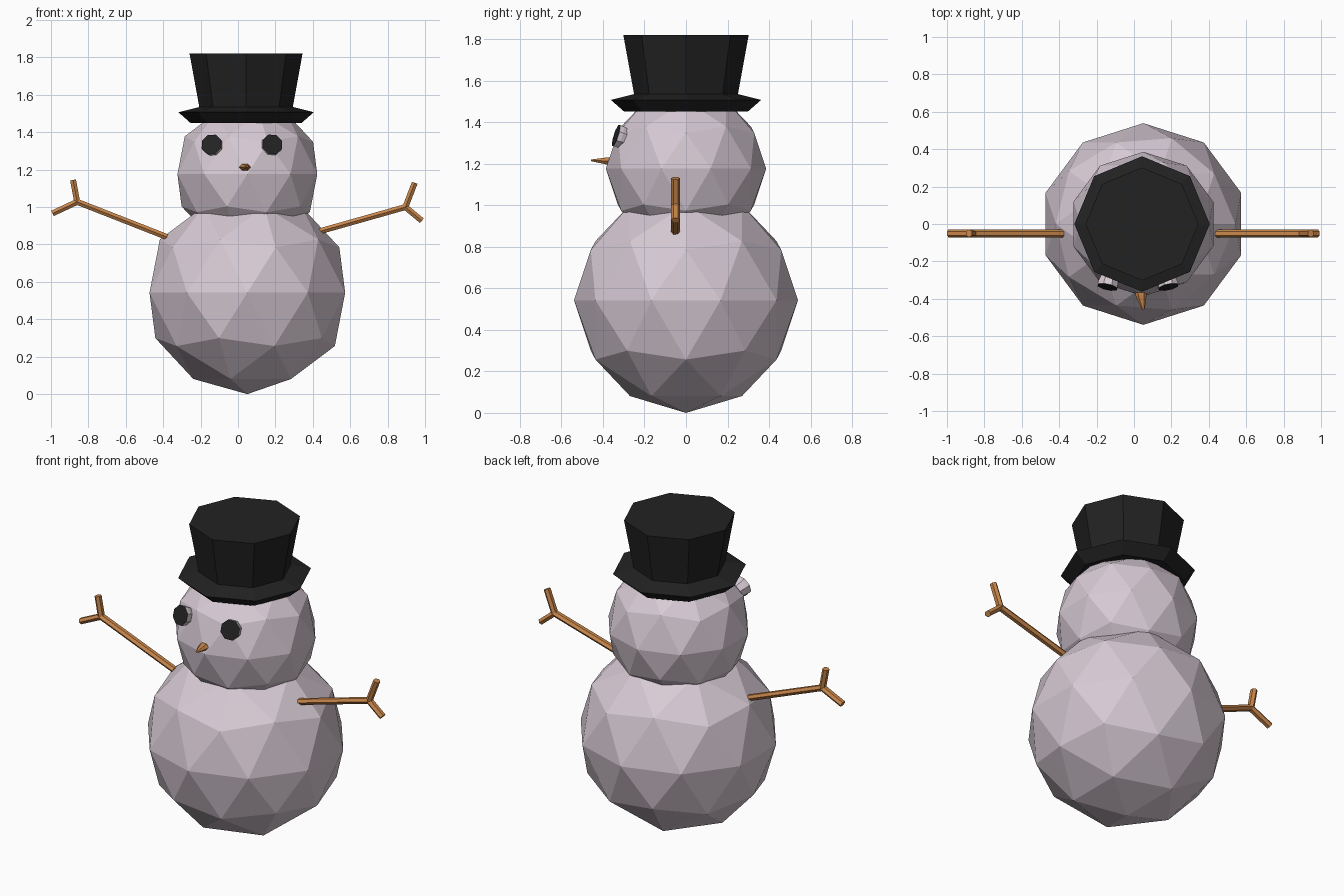
import bpy, bmesh, math
from mathutils import Vector

if "Cube" in bpy.data.objects:
    bpy.data.objects.remove(bpy.data.objects["Cube"])


def material(name, rgb):
    m = bpy.data.materials.new(name)
    m.diffuse_color = (*rgb, 1)
    m.use_nodes = True
    m.node_tree.nodes["Principled BSDF"].inputs["Base Color"].default_value = m.diffuse_color
    return m


SNOW = material("snow", (0.68, 0.59, 0.66))
BLACK = material("black", (0.016, 0.016, 0.016))
WOOD = material("wood", (0.58, 0.24, 0.07))


def finish(name, bm, *mats):
    bmesh.ops.recalc_face_normals(bm, faces=bm.faces)
    mesh = bpy.data.meshes.new(name)
    bm.to_mesh(mesh)
    bm.free()
    for m in mats:
        mesh.materials.append(m)
    ob = bpy.data.objects.new(name, mesh)
    bpy.context.collection.objects.link(ob)
    return ob


def loft(bm, points, radii, sides, u, squash=1.0):
    """Closed tube along a straight path; u points at the first corner. Returns the end cap."""
    pts = [Vector(p) for p in points]
    d = (pts[-1] - pts[0]).normalized()
    u = Vector(u)
    u = (u - d * u.dot(d)).normalized()
    v = d.cross(u) * squash
    rings = []
    for p, r in zip(pts, radii):
        angles = [2 * math.pi * i / sides for i in range(sides)]
        rings.append([bm.verts.new(p + r * (u * math.cos(a) + v * math.sin(a))) for a in angles])
    for a, b in zip(rings, rings[1:]):
        for i in range(sides):
            j = (i + 1) % sides
            bm.faces.new((a[i], a[j], b[j], b[i]))
    bm.faces.new(rings[0][::-1])
    return bm.faces.new(rings[-1])


# Snowballs
for name, z, scale in (("body", 0.542, (0.55, 0.539, 0.542)),
                       ("head", 1.176, (0.393, 0.386, 0.386))):
    bm = bmesh.new()
    bmesh.ops.create_icosphere(bm, subdivisions=2, radius=1)
    bmesh.ops.scale(bm, vec=scale, verts=bm.verts)
    bmesh.ops.translate(bm, vec=(0.05, 0, z), verts=bm.verts)
    finish(name, bm, SNOW)

# Top hat: flared brim and widening crown
profile = [(0.297, 1.45), (0.362, 1.507), (0.25, 1.535), (0.302, 1.82)]
bm = bmesh.new()
loft(bm, [(0.043, 0, z) for r, z in profile], [r for r, z in profile], 8, (1, 0, 0))
finish("hat", bm, BLACK)

# Eyes: snow-coloured stubs with a black front face
for name, x, side in (("left_eye", -0.142, -1), ("right_eye", 0.184, 1)):
    out = Vector((0.2 * side, -0.93, 0.3)).normalized()
    front = Vector((x, -0.337, 1.336))
    bm = bmesh.new()
    cap = loft(bm, [front - out * 0.075, front - out * 0.02, front],
               [0.043, 0.057, 0.057], 8, (1, 0, 0.41))
    cap.material_index = 1
    finish(name, bm, SNOW, BLACK)

# Carrot nose
bm = bmesh.new()
loft(bm, [(0.036, -0.32, 1.212), (0.038, -0.38, 1.213), (0.05, -0.457, 1.216)],
     [0.034, 0.03, 0.007], 6, (1, 0, 0), 0.65)
finish("nose", bm, WOOD)

# Stick arms, each forked in two twigs: start, fork, upper tip, lower tip (x, z)
for name, start, fork, up, low in (
        ("left_arm", (-0.38, 0.84), (-0.86, 1.028), (-0.882, 1.145), (-0.992, 0.966)),
        ("right_arm", (0.435, 0.87), (0.895, 1.0), (0.945, 1.13), (0.983, 0.927))):
    bm = bmesh.new()
    for a, b in ((start, fork), (fork, up), (fork, low)):
        loft(bm, [(a[0], -0.05, a[1]), (b[0], -0.05, b[1])],
             [0.0215, 0.0215], 6, (0, 1, 0), 0.85)
    finish(name, bm, WOOD)
